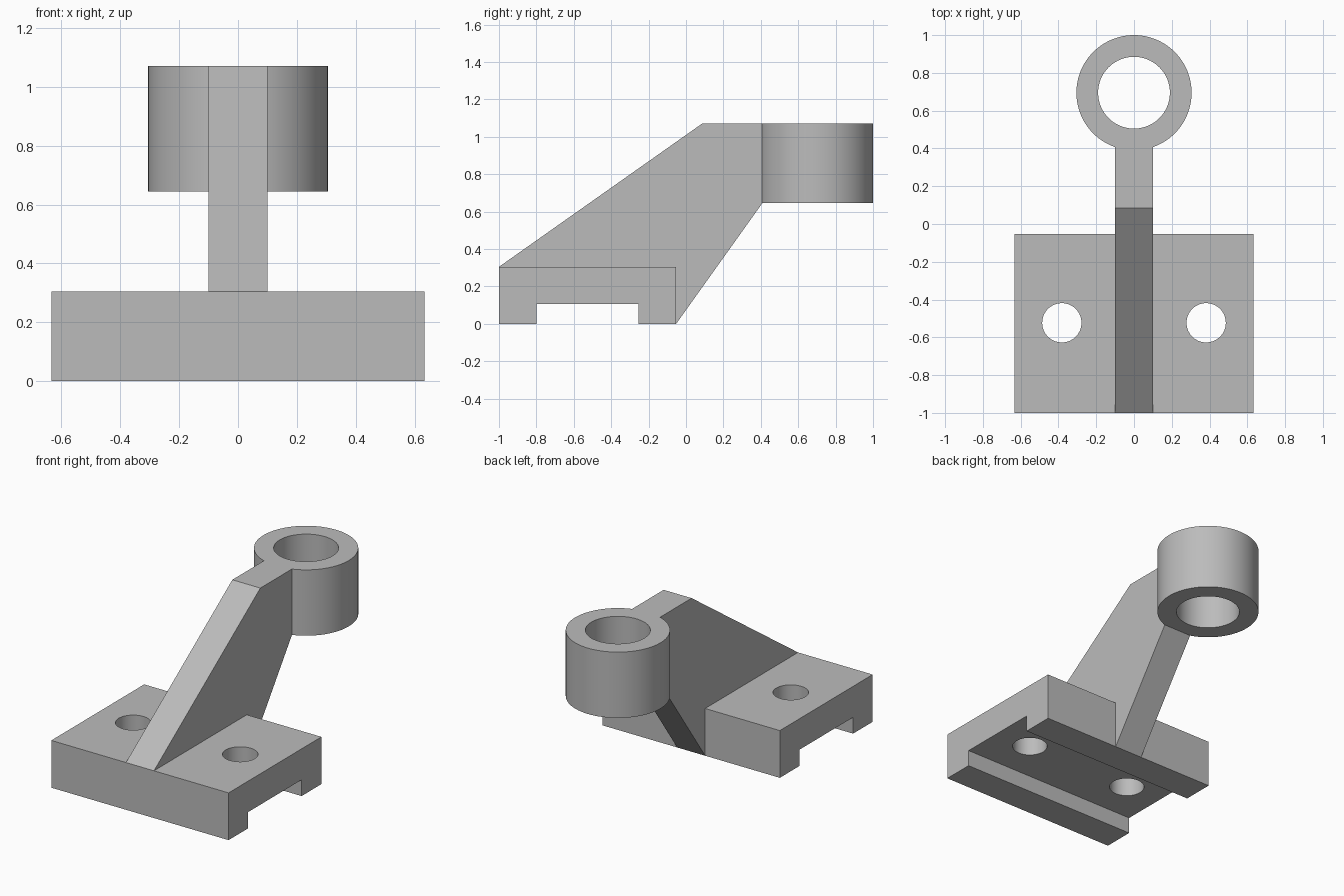
import bpy
import bmesh
import math

cube = bpy.data.objects.get("Cube")
if cube:
    bpy.data.objects.remove(cube, do_unlink=True)

# Single grey material
GREY = (0.5, 0.5, 0.5, 1.0)
grey = bpy.data.materials.new("plain grey")
grey.use_nodes = True
grey.diffuse_color = GREY
grey.node_tree.nodes["Principled BSDF"].inputs["Base Color"].default_value = GREY


def finish(bm, name):
    """Turn a bmesh into a named object with the grey material."""
    bmesh.ops.recalc_face_normals(bm, faces=bm.faces[:])
    mesh = bpy.data.meshes.new(name)
    bm.to_mesh(mesh)
    bm.free()
    mesh.materials.append(grey)
    obj = bpy.data.objects.new(name, mesh)
    bpy.context.collection.objects.link(obj)
    return obj


def side_profile(name, points, half_width):
    """Extrude a (y, z) outline symmetrically along x."""
    bm = bmesh.new()
    face = bm.faces.new([bm.verts.new((-half_width, y, z)) for y, z in points])
    ext = bmesh.ops.extrude_face_region(bm, geom=[face])
    moved = [v for v in ext["geom"] if isinstance(v, bmesh.types.BMVert)]
    bmesh.ops.translate(bm, verts=moved, vec=(2 * half_width, 0, 0))
    return finish(bm, name)


def smooth(obj):
    bpy.ops.object.select_all(action="DESELECT")
    obj.select_set(True)
    bpy.context.view_layer.objects.active = obj
    bpy.ops.object.shade_smooth_by_angle(angle=math.radians(30))


def lathe(name, profile, centre, steps=96):
    """Spin a closed (radius, z) outline around a vertical axis."""
    bm = bmesh.new()
    loops = []
    for i in range(steps):
        a = math.tau * i / steps
        loops.append([bm.verts.new((centre[0] + r * math.cos(a),
                                    centre[1] + r * math.sin(a), z))
                      for r, z in profile])
    n = len(profile)
    for i in range(steps):
        here, there = loops[i], loops[(i + 1) % steps]
        for j in range(n):
            k = (j + 1) % n
            bm.faces.new((here[j], there[j], there[k], here[k]))
    return finish(bm, name)


# Base block with a slot running across its underside
BASE_TOP, BACK = 0.305, -0.053
base = side_profile("base_block", [
    (-1, 0), (-0.8, 0), (-0.8, 0.105), (-0.255, 0.105),
    (-0.255, 0), (BACK, 0), (BACK, BASE_TOP), (-1, BASE_TOP)], 0.633)

# Bolt holes through the base
for side in (-1, 1):
    bm = bmesh.new()
    bmesh.ops.create_cone(bm, cap_ends=True, segments=64,
                          radius1=0.104, radius2=0.104, depth=1)
    bmesh.ops.translate(bm, verts=bm.verts[:], vec=(side * 0.382, -0.523, 0.2))
    cutter = finish(bm, "bolt_hole_cutter")
    cutter.hide_render = True
    cut = base.modifiers.new("bolt_hole", "BOOLEAN")
    cut.operation = "DIFFERENCE"
    cut.solver = "EXACT"
    cut.object = cutter
    bpy.context.view_layer.objects.active = base
    bpy.ops.object.modifier_apply(modifier=cut.name)
    bpy.data.objects.remove(cutter, do_unlink=True)
smooth(base)

# Sloping arm, rooted inside the base and meeting the ring
RING_LOW, RING_TOP = 0.645, 1.07
side_profile("sloping_arm", [
    (-1, BASE_TOP), (0.085, RING_TOP), (0.408, RING_TOP),
    (0.408, RING_LOW), (BACK, 0), (-0.2, 0.2)], 0.1)

# Ring at the end of the arm
ring = lathe("bearing_ring", [
    (0.19, RING_LOW), (0.305, RING_LOW), (0.305, RING_TOP), (0.19, RING_TOP)],
    (0, 0.695))
smooth(ring)
